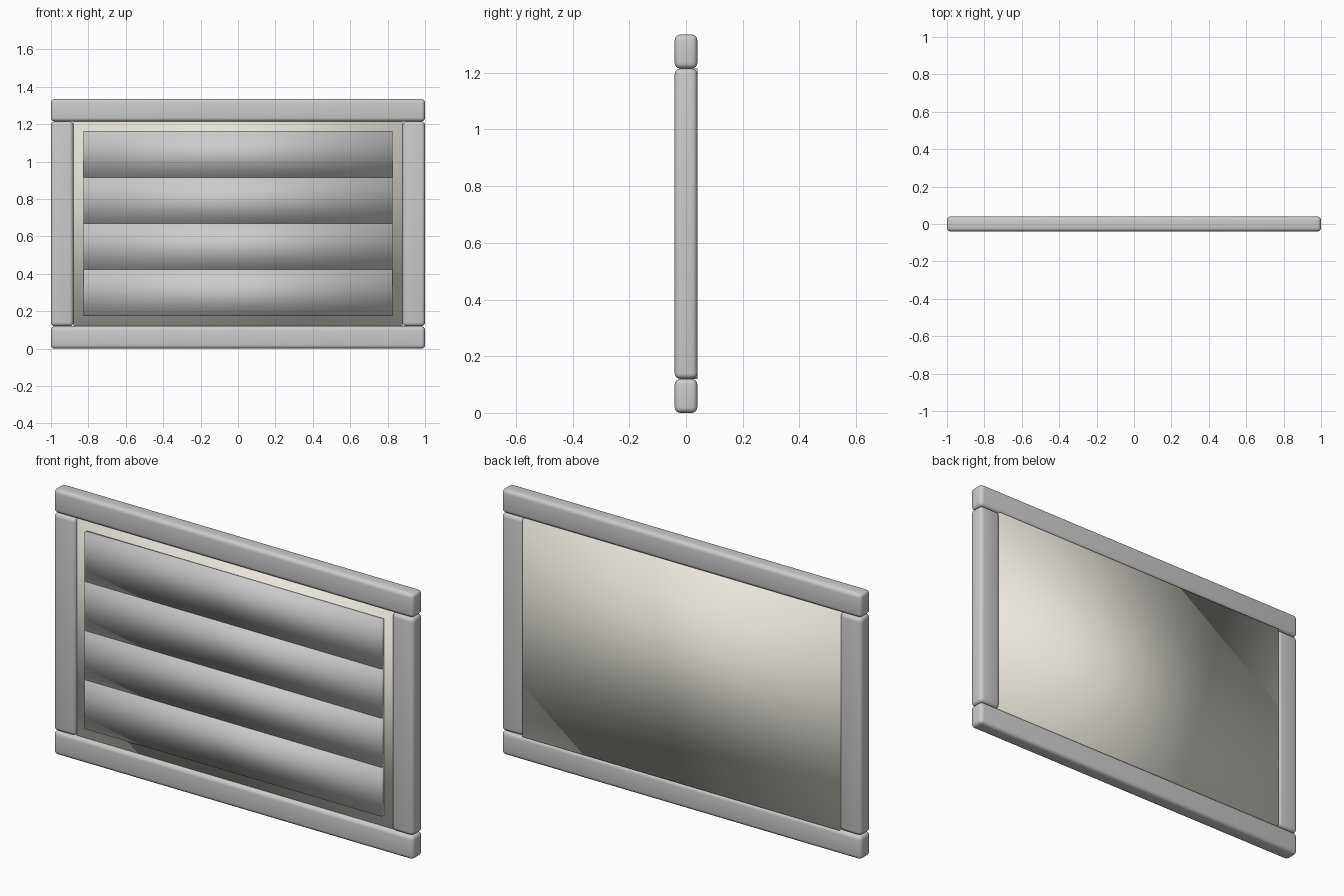
import bpy

if "Cube" in bpy.data.objects:
    bpy.data.objects.remove(bpy.data.objects["Cube"])

W, H, D, B = 2.0, 1.335, 0.08, 0.12   # overall width, height, depth, frame bar width


def box(name, x, y, z, bevel=0.0):
    """Smooth-shaded box spanning the given (min, max) ranges."""
    spans = (x, y, z)
    bpy.ops.mesh.primitive_cube_add(size=1, location=[(a + b) / 2 for a, b in spans])
    ob = bpy.context.object
    ob.name = name
    ob.scale = [b - a for a, b in spans]
    bpy.ops.object.transform_apply(location=False, rotation=False, scale=True)
    if bevel:
        mod = ob.modifiers.new("rounded_edges", 'BEVEL')
        mod.width = bevel
        mod.segments = 4
    bpy.ops.object.shade_smooth()
    return ob


# Frame: rails run full width, stiles fit between them
for name, z in (("bottom_rail", 0), ("top_rail", H - B)):
    box(name, (-W / 2, W / 2), (-D / 2, D / 2), (z, z + B), 0.02)
for name, x in (("left_stile", -W / 2), ("right_stile", W / 2 - B)):
    box(name, (x, x + B), (-D / 2, D / 2), (B, H - B), 0.02)

# Cream backing panel, flush with the back of the frame
cream = bpy.data.materials.new("cream")
cream.diffuse_color = (0.83, 0.8, 0.72, 1)
cream.use_nodes = True
cream.node_tree.nodes["Principled BSDF"].inputs["Base Color"].default_value = cream.diffuse_color
panel = box("backing_panel", (-W / 2 + B, W / 2 - B), (-0.02, D / 2), (B, H - B))
panel.data.materials.append(cream)

# Four stacked slats on the front
LOW, HIGH, COUNT = 0.175, 1.163, 4
pitch = (HIGH - LOW) / COUNT
for i in range(COUNT):
    z = LOW + i * pitch
    box(f"slat_{i + 1}", (-0.825, 0.825), (-0.039, -0.015), (z, z + pitch))
